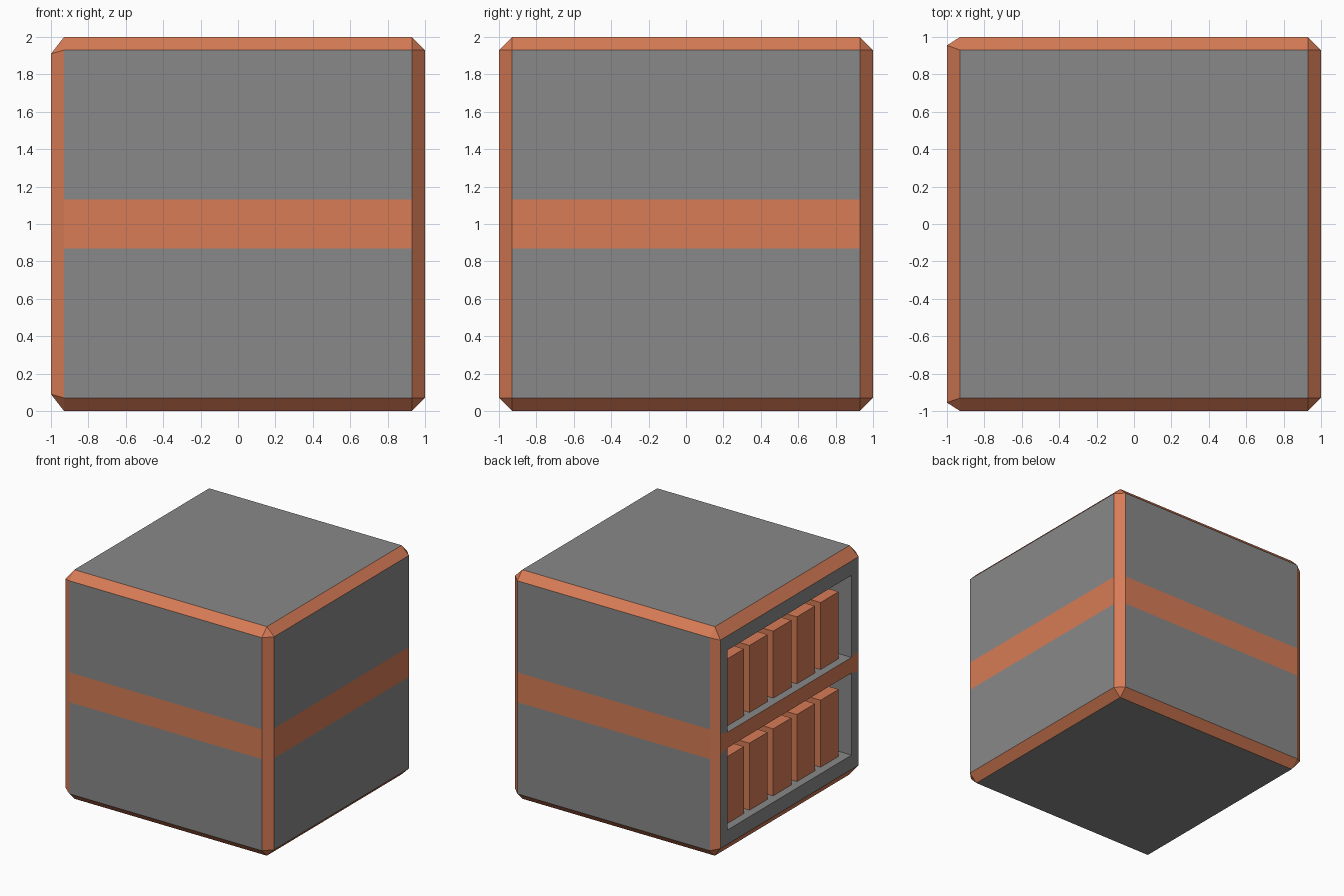
import bpy
import bmesh
from mathutils import Vector

default = bpy.data.objects.get("Cube")
if default:
    bpy.data.objects.remove(default, do_unlink=True)


def make_material(name, color):
    mat = bpy.data.materials.new(name)
    mat.use_nodes = True
    mat.diffuse_color = color
    mat.node_tree.nodes["Principled BSDF"].inputs["Base Color"].default_value = color
    return mat


grey = make_material("grey_panel", (0.25, 0.25, 0.25, 1))
orange = make_material("orange_trim", (0.68, 0.2, 0.093, 1))


def add_object(name, bm, materials):
    bmesh.ops.recalc_face_normals(bm, faces=bm.faces)
    mesh = bpy.data.meshes.new(name)
    bm.to_mesh(mesh)
    bm.free()
    for mat in materials:
        mesh.materials.append(mat)
    obj = bpy.data.objects.new(name, mesh)
    bpy.context.collection.objects.link(obj)
    return obj


def mid_move(vert, y_half, levels):
    """Place a vertex at a half width and the matching half height."""
    z = vert.co.z - 1
    level = levels[0] if abs(z) > 0.5 else levels[1]
    vert.co.y = y_half if vert.co.y > 0 else -y_half
    vert.co.z = 1 + (level if z > 0 else -level)


# Chamfered cube body, with orange chamfers
bm = bmesh.new()
bmesh.ops.create_cube(bm, size=2)
bmesh.ops.translate(bm, verts=bm.verts, vec=(0, 0, 1))
bmesh.ops.bevel(bm, geom=bm.edges[:], offset=0.07, segments=1,
                affect='EDGES', profile=0.5)
bm.normal_update()
for face in bm.faces:
    face.material_index = 0 if max(abs(c) for c in face.normal) > 0.99 else 1

# Orange belt around the sides
for z in (0.87, 1.13):
    bmesh.ops.bisect_plane(bm, geom=bm.verts[:] + bm.edges[:] + bm.faces[:],
                           plane_co=(0, 0, z), plane_no=(0, 0, 1))
for face in bm.faces:
    if abs(face.calc_center_median().z - 1) < 0.1:
        face.material_index = 1

# Open side: wider panel, framed and hollowed into two shelves
panel = [f for f in bm.faces if f.calc_center_median().x < -0.99]
for vert in {v for f in panel for v in f.verts}:
    mid_move(vert, 0.955, (0.91, 0.09))
bm.normal_update()
bmesh.ops.inset_region(bm, faces=panel, thickness=0.1, use_even_offset=True)
for vert in {v for f in panel for v in f.verts}:
    mid_move(vert, 0.855, (0.785, 0.068))
shelves = [f for f in panel if abs(f.calc_center_median().z - 1) > 0.2]
backs = bmesh.ops.extrude_discrete_faces(bm, faces=shelves)["faces"]
bmesh.ops.translate(bm, verts=list({v for f in backs for v in f.verts}),
                    vec=(0.3, 0, 0))
add_object("body", bm, (grey, orange))

# Rows of upright blocks on the two shelves
for row, floor in (("lower", 0.215), ("upper", 1.068)):
    for i in range(5):
        bm = bmesh.new()
        bmesh.ops.create_cube(bm, size=1)
        bmesh.ops.scale(bm, verts=bm.verts, vec=(0.23, 0.25, 0.585))
        bmesh.ops.translate(bm, verts=bm.verts,
                            vec=Vector((-0.815, (i - 2) * 0.327, floor + 0.2925)))
        add_object(f"{row}_block_{i + 1}", bm, (orange,))
